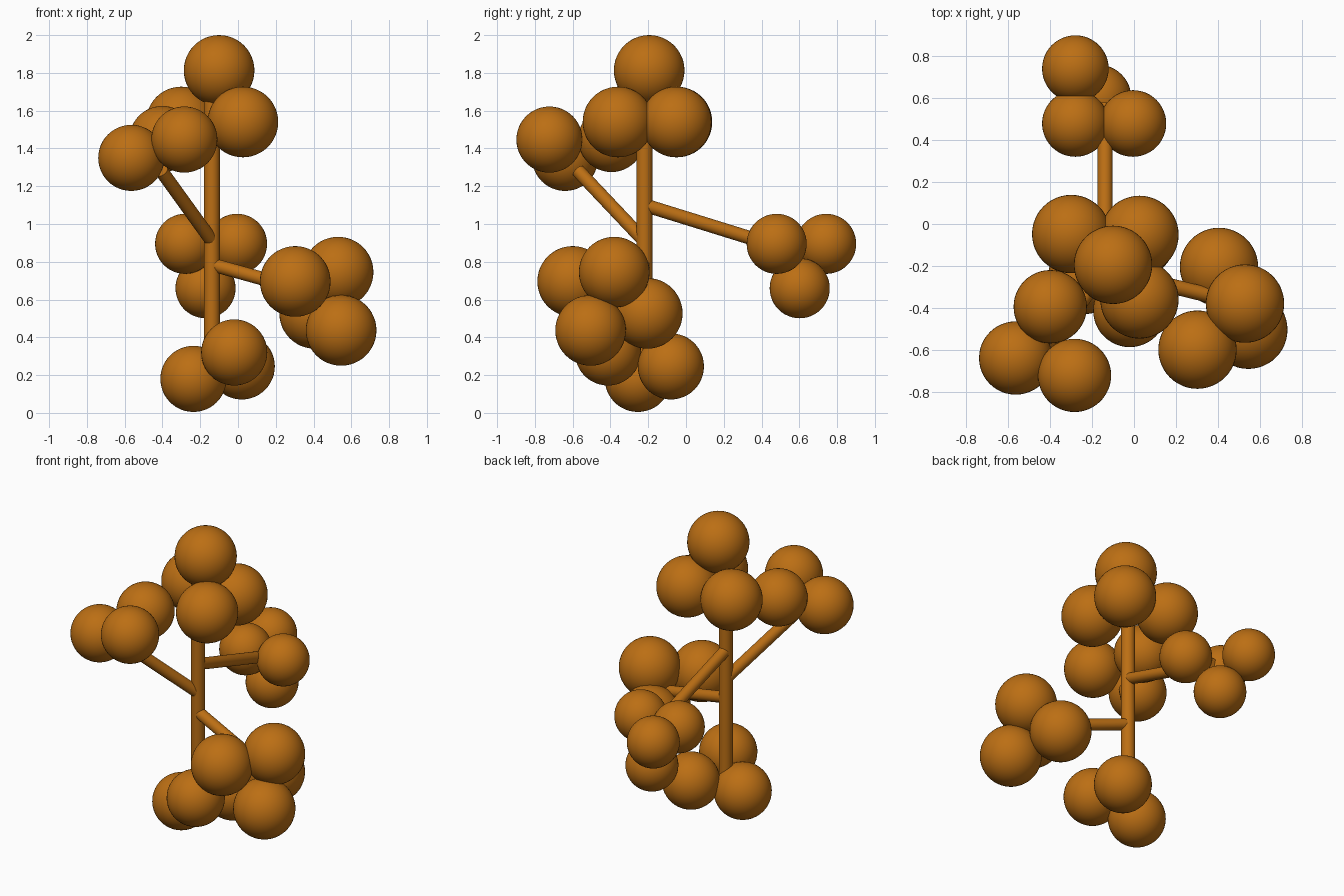
import bpy
from mathutils import Vector

if "Cube" in bpy.data.objects:
    bpy.data.objects.remove(bpy.data.objects["Cube"])

mat = bpy.data.materials.new("amber brown")
mat.diffuse_color = (0.50, 0.158, 0.007, 1)
mat.use_nodes = True
mat.node_tree.nodes["Principled BSDF"].inputs["Base Color"].default_value = mat.diffuse_color


def finish(name):
    ob = bpy.context.object
    ob.name = name
    ob.data.materials.append(mat)
    bpy.ops.object.shade_smooth_by_angle()


def rod(name, start, end, radius):
    a, b = Vector(start), Vector(end)
    bpy.ops.mesh.primitive_cylinder_add(vertices=32, radius=radius,
                                        depth=(b - a).length, location=(a + b) / 2)
    bpy.context.object.rotation_euler = (b - a).to_track_quat('Z', 'Y').to_euler()
    finish(name)


def cluster(name, radius, centres):
    for i, c in enumerate(centres):
        bpy.ops.mesh.primitive_uv_sphere_add(segments=48, ring_count=24,
                                             radius=radius, location=c)
        finish(f"{name}_ball_{i + 1}")


# Upright stem and its three side branches
AX, AY = -0.138, -0.22
rod("stem", (AX, AY, 0.12), (AX, AY, 1.68), 0.042)
rod("left_branch", (AX, AY, 0.91), (-0.405, -0.57, 1.28), 0.036)
rod("back_branch", (AX, AY, 1.10), (AX, 0.57, 0.855), 0.036)
rod("right_branch", (AX, AY, 0.785), (0.42, -0.355, 0.63), 0.036)

# Ball clusters at the end of every rod
cluster("top", 0.187, [(-0.10, -0.195, 1.813), (0.026, -0.052, 1.54),
                       (-0.30, -0.048, 1.54), (0.026, -0.36, 1.54)])
cluster("left", 0.175, [(-0.565, -0.64, 1.35), (-0.284, -0.723, 1.447),
                        (-0.40, -0.395, 1.45)])
cluster("back", 0.159, [(-0.28, 0.48, 0.895), (-0.005, 0.48, 0.895),
                        (-0.28, 0.742, 0.895), (-0.172, 0.602, 0.66)])
cluster("right", 0.187, [(0.303, -0.60, 0.696), (0.53, -0.38, 0.745),
                         (0.546, -0.505, 0.437), (0.406, -0.205, 0.527)])
cluster("base", 0.175, [(-0.236, -0.255, 0.18), (0.02, -0.08, 0.246),
                        (-0.02, -0.413, 0.32)])
